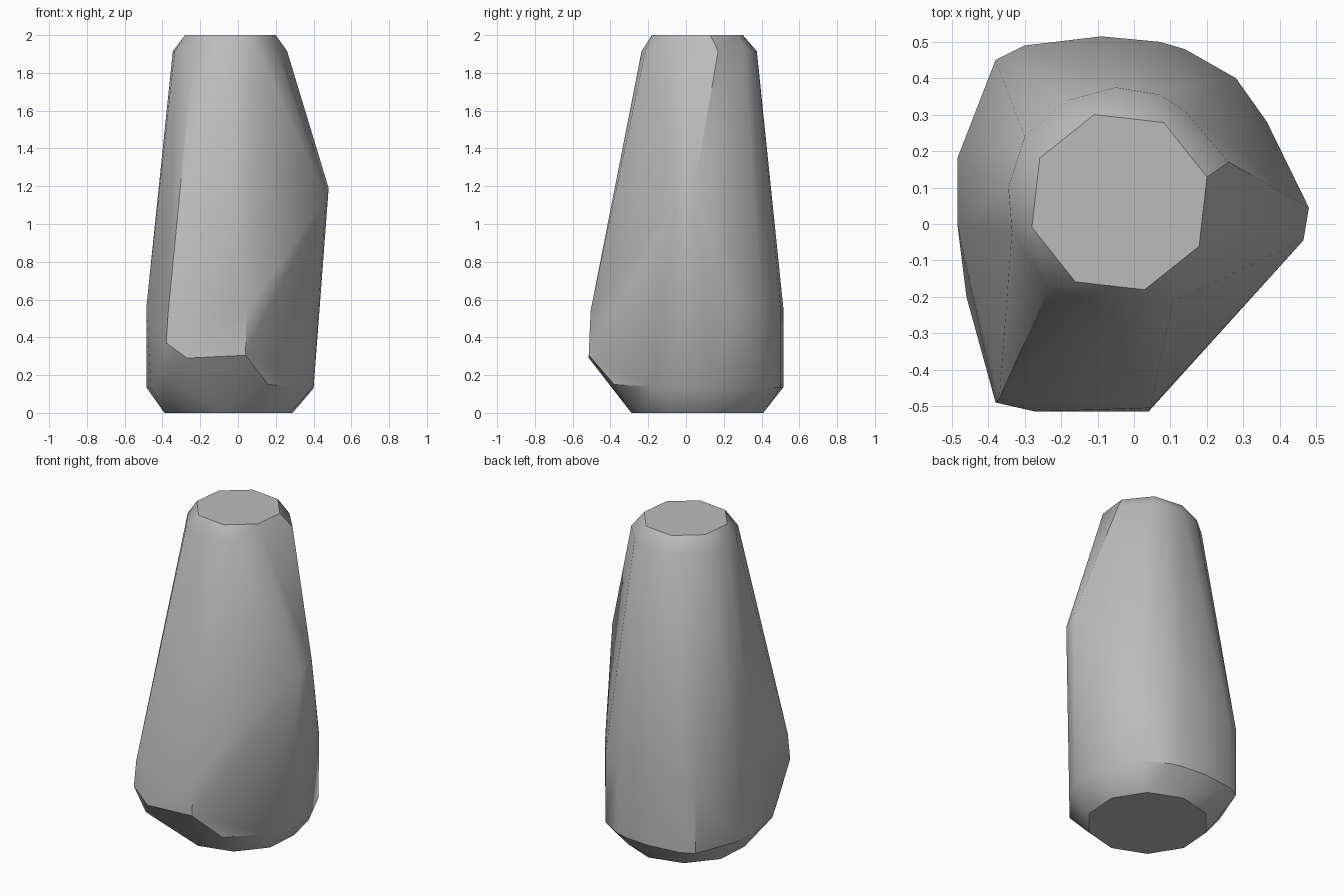
import bpy
import bmesh
from math import cos, sin, radians, tau
from mathutils import Vector

default_cube = bpy.data.objects.get("Cube")
if default_cube:
    bpy.data.objects.remove(default_cube, do_unlink=True)


def make_material(name, value):
    material = bpy.data.materials.new(name)
    material.use_nodes = True
    colour = (value, value, value, 1)
    material.diffuse_color = colour
    material.node_tree.nodes["Principled BSDF"].inputs["Base Color"].default_value = colour
    return material


def ring(centre, radius, sides, start_angle, height):
    """Corners of a regular horizontal polygon."""
    start = radians(start_angle)
    return [Vector((centre[0] + radius * cos(start + tau * i / sides),
                    centre[1] + radius * sin(start + tau * i / sides),
                    height)) for i in range(sides)]


def wall(outline, low, high):
    """Upright facets: every outline corner at two heights."""
    return [Vector((x, y, z)) for x, y in outline for z in (low, high)]


def build_hull(name, corners, material, smooth_angle):
    bm = bmesh.new()
    for corner in corners:
        bm.verts.new(corner)
    result = bmesh.ops.convex_hull(bm, input=bm.verts)
    leftovers = {item for key in ("geom_interior", "geom_unused")
                 for item in result[key] if isinstance(item, bmesh.types.BMVert)}
    bmesh.ops.delete(bm, geom=list(leftovers), context="VERTS")
    # Merge almost coplanar triangles into broad stone facets
    bmesh.ops.dissolve_limit(bm, angle_limit=radians(2), verts=bm.verts, edges=bm.edges)
    bmesh.ops.recalc_face_normals(bm, faces=bm.faces)
    mesh = bpy.data.meshes.new(name)
    bm.to_mesh(mesh)
    bm.free()
    mesh.materials.append(material)
    obj = bpy.data.objects.new(name, mesh)
    bpy.context.collection.objects.link(obj)
    bpy.ops.object.select_all(action="DESELECT")
    obj.select_set(True)
    bpy.context.view_layer.objects.active = obj
    bpy.ops.object.shade_smooth_by_angle(angle=radians(smooth_angle))
    return obj


# Flat top and the chamfered shoulder below it
top_cap = ring((-.04, .06), .25, 8, 106, 2)
shoulder = [Vector((x, y, 1.915)) for x, y in (
    (.26, .17), (.14, .31), (.07, .355), (-.05, .375), (-.18, .34), (-.3, .24),
    (-.345, .1), (-.335, -.02), (-.235, -.18), (-.07, -.235), (.105, -.215))]

# Upright back and left sides of the foot
back_wall = wall([(.28, .4), (.14, .48), (.07, .5), (-.09, .515), (-.3, .49),
                  (-.38, .45), (-.485, .18), (-.485, 0)], .135, .56)

# Pointed bulge on the left flank and the facets beneath it
flank = [Vector(p) for p in (
    (.48, .045, 1.19), (.465, -.045, 1.14), (.43, .1, .54), (.365, .28, .6),
    (.4, .13, .13), (.4, -.05, .14), (.33, -.18, .14))]

# Front prow, undercut towards the base
prow = [Vector(p) for p in (
    (.04, -.515, .305), (.045, -.505, .54), (-.27, -.515, .29),
    (-.38, -.49, .37), (-.37, -.48, .53), (.16, -.38, .15),
    (-.38, -.37, .16), (-.46, -.2, .135))]

# Flat base
base = ring((-.05, .06), .35, 10, 14, 0)

stone = make_material("grey stone", .5)
build_hull("standing_stone", top_cap + shoulder + back_wall + flank + prow + base, stone, 35)
